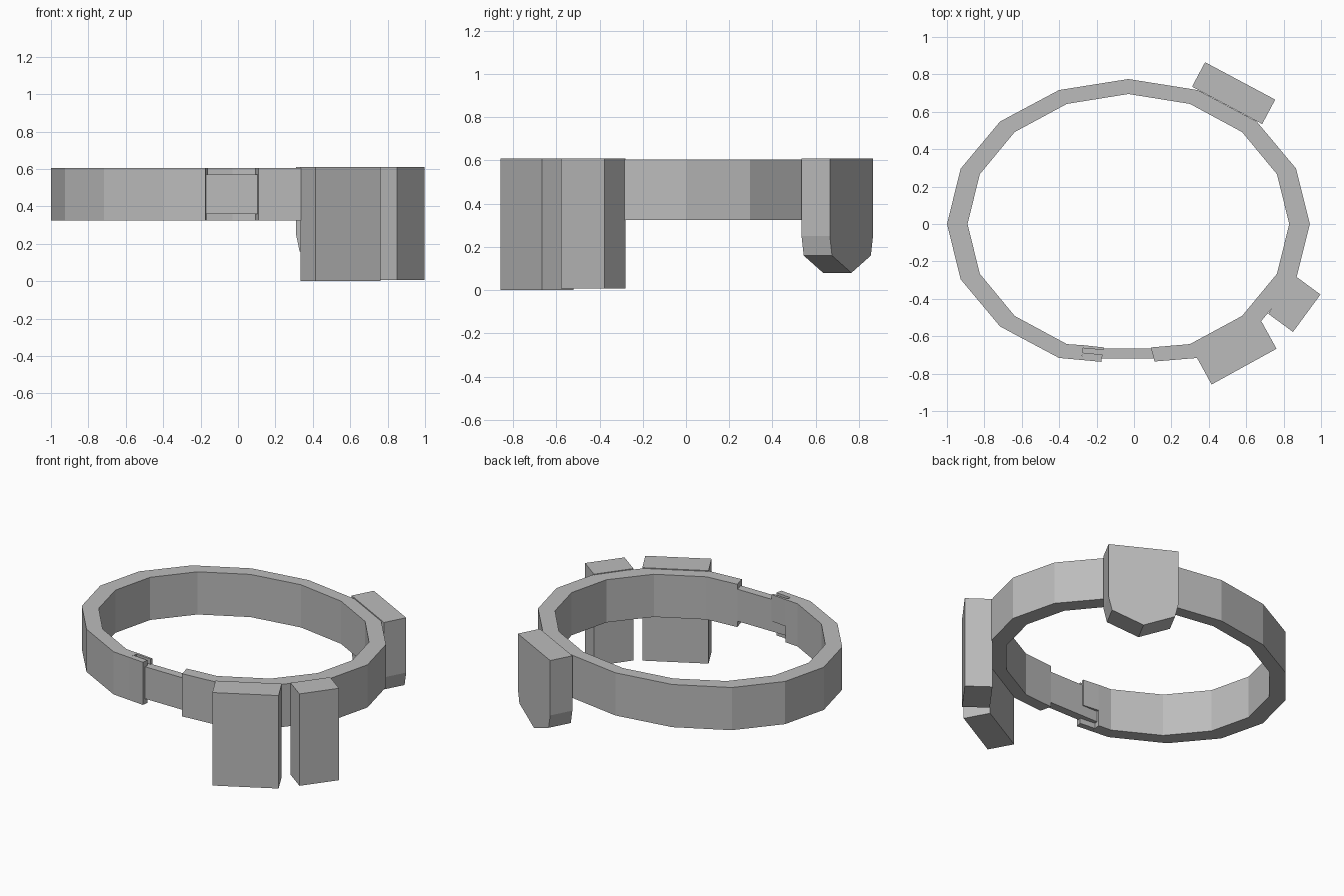
import bpy, bmesh, math
from mathutils import Vector

cube = bpy.data.objects.get("Cube")
if cube:
    bpy.data.objects.remove(cube, do_unlink=True)

grey = bpy.data.materials.new("plain grey")
grey.use_nodes = True
grey.diffuse_color = (0.5, 0.5, 0.5, 1)
bsdf = grey.node_tree.nodes["Principled BSDF"]
bsdf.inputs["Base Color"].default_value = (0.5, 0.5, 0.5, 1)
bsdf.inputs["Roughness"].default_value = 0.8

BELT_LOW, BELT_TOP, TOP = 0.325, 0.605, 0.61


def finish(bm, name):
    bmesh.ops.recalc_face_normals(bm, faces=bm.faces)
    mesh = bpy.data.meshes.new(name)
    bm.to_mesh(mesh)
    bm.free()
    mesh.materials.append(grey)
    obj = bpy.data.objects.new(name, mesh)
    bpy.context.collection.objects.link(obj)
    return obj


def wall(name, outer, inner, low, top):
    """Band of upright blocks between two matching plan outlines."""
    bm = bmesh.new()
    rings = [[bm.verts.new((p[0], p[1], z)) for p, z in
              ((o, low), (o, top), (i, top), (i, low))]
             for o, i in zip(outer, inner)]
    for a, b in zip(rings, rings[1:]):
        for k in range(4):
            n = (k + 1) % 4
            bm.faces.new((a[k], a[n], b[n], b[k]))
    bm.faces.new(rings[0])
    bm.faces.new(rings[-1])
    return finish(bm, name)


def pouch(name, left, right, depth, profile):
    """Extrude a (width fraction, height) profile inward from its outer face."""
    left, right = Vector((*left, 0)), Vector((*right, 0))
    across = right - left
    inward = Vector((-across.y, across.x, 0)).normalized() * depth
    bm = bmesh.new()
    face = bm.faces.new([bm.verts.new(left + across * u + Vector((0, 0, z)))
                         for u, z in profile])
    new = bmesh.ops.extrude_face_region(bm, geom=[face])["geom"]
    bmesh.ops.translate(bm, vec=inward,
                        verts=[v for v in new if isinstance(v, bmesh.types.BMVert)])
    # the source face stays as the outer cap
    if not face.is_valid:
        bmesh.ops.holes_fill(bm, edges=bm.edges)
    return finish(bm, name)


def arc(rx, ry):
    angles = [math.radians(-67.5 + 22.5 * k) for k in range(15)]
    return [(-0.03 + rx * math.cos(a), ry * math.sin(a)) for a in angles]


# Sixteen-sided oval belt, open at the front
wall("belt",
     [(0.11, -0.735)] + arc(0.97, 0.775) + [(-0.28, -0.727)],
     [(0.09, -0.66)] + arc(0.86, 0.695) + [(-0.27, -0.648)],
     BELT_LOW, BELT_TOP)

# Socket at the belt end: full outer flap and a short inner lip
wall("socket_outer_flap", [(-0.28, -0.727), (-0.175, -0.737)],
     [(-0.274, -0.688), (-0.168, -0.698)], BELT_LOW, BELT_TOP)
wall("socket_inner_lip", [(-0.272, -0.664), (-0.162, -0.674)],
     [(-0.27, -0.648), (-0.16, -0.66)], 0.43, BELT_TOP)

# Thin tongue joining the two belt ends
wall("clasp_tongue", [(-0.275, -0.72), (0.105, -0.72)],
     [(-0.275, -0.666), (0.105, -0.666)], 0.36, 0.57)


def box(low):
    return [(0, low), (1, low), (1, TOP), (0, TOP)]


# Hanging pouches
pouch("large_front_pouch", (0.415, -0.858), (0.762, -0.667), 0.168, box(0.0))
pouch("small_side_pouch", (0.85, -0.577), (0.997, -0.377), 0.165, box(0.007))
pouch("pointed_back_pouch", (0.755, 0.665), (0.38, 0.865), 0.148,
      [(0, TOP), (0, 0.25), (0.05, 0.16), (0.5, 0.08),
       (0.95, 0.16), (1, 0.25), (1, TOP)])
